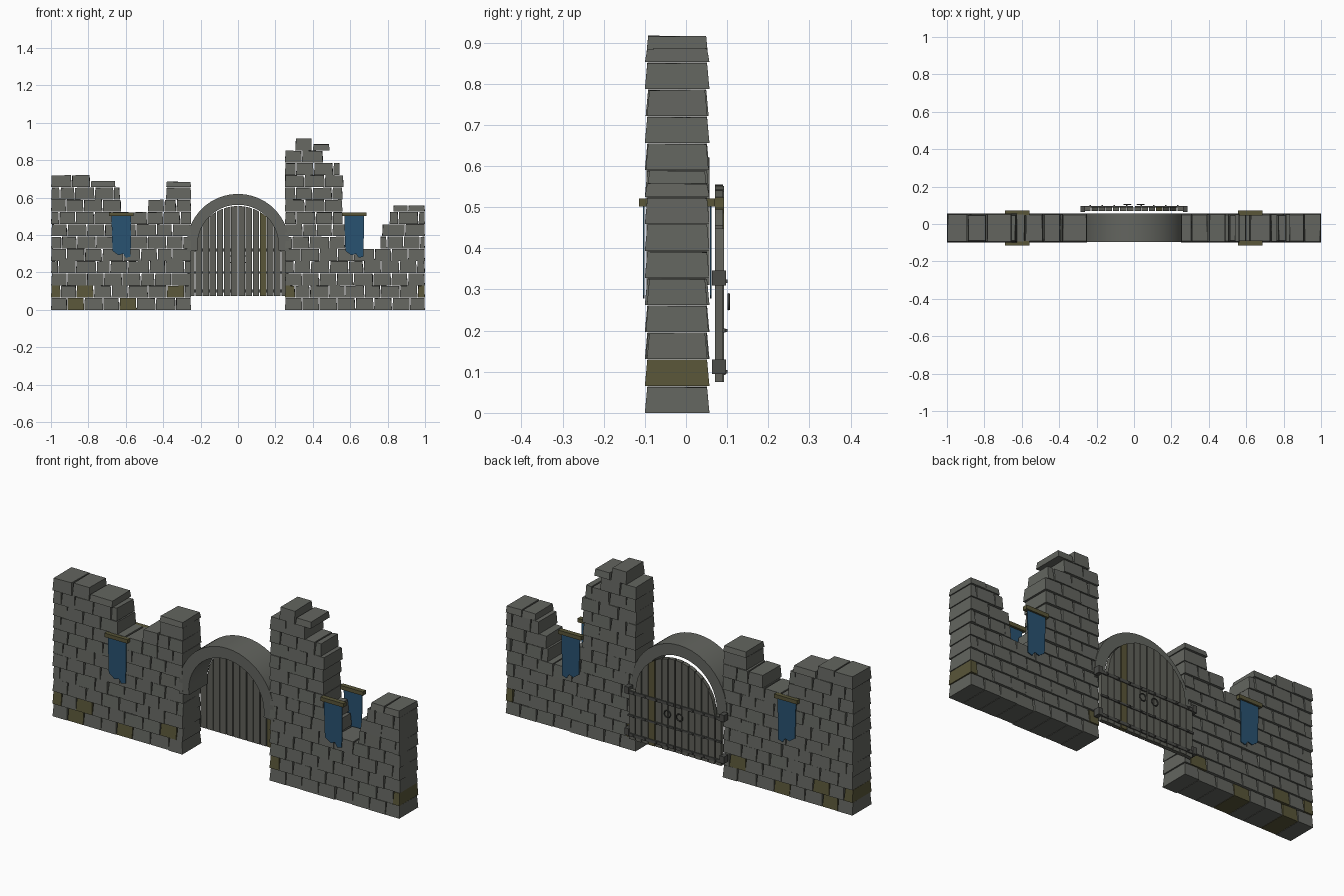
import bpy, bmesh, math, random
from mathutils import Vector

random.seed(4)
if "Cube" in bpy.data.objects:
    bpy.data.objects.remove(bpy.data.objects["Cube"])


def material(name, rgb):
    m = bpy.data.materials.new(name)
    m.use_nodes = True
    m.diffuse_color = (*rgb, 1)
    bsdf = m.node_tree.nodes["Principled BSDF"]
    bsdf.inputs["Base Color"].default_value = (*rgb, 1)
    bsdf.inputs["Roughness"].default_value = 0.9
    return m


STONE = material("grey stone", (0.125, 0.13, 0.115))
MOSS = material("mossy brown", (0.10, 0.092, 0.04))
BLUE = material("banner blue", (0.022, 0.085, 0.165))
WOOD = material("weathered wood", (0.115, 0.118, 0.10))
IRON = material("dark iron", (0.07, 0.072, 0.066))


def finish(bm, name, mats):
    bmesh.ops.recalc_face_normals(bm, faces=bm.faces)
    mesh = bpy.data.meshes.new(name)
    bm.to_mesh(mesh)
    bm.free()
    for m in mats:
        mesh.materials.append(m)
    ob = bpy.data.objects.new(name, mesh)
    bpy.context.collection.objects.link(ob)
    return ob


def box(bm, x0, x1, y0, y1, z0, z1, mat=0, taper_x=0, taper_y=0):
    """Box whose top is drawn in by the tapers."""
    vs = bmesh.ops.create_cube(bm, size=1)["verts"]
    for v in vs:
        top = v.co.z > 0
        tx, ty = (taper_x, taper_y) if top else (0, 0)
        v.co = (x1 - tx if v.co.x > 0 else x0 + tx,
                y1 - ty if v.co.y > 0 else y0 + ty,
                z1 if top else z0)
    for f in {f for v in vs for f in v.link_faces}:
        f.material_index = mat
    return vs


def prism(bm, pts, y0, y1, mat=0):
    """Extrude an (x, z) outline along y."""
    f = bm.faces.new([bm.verts.new((x, y0, z)) for x, z in pts])
    f.material_index = mat
    out = bmesh.ops.extrude_face_region(bm, geom=[f])["geom"]
    moved = [g for g in out if isinstance(g, bmesh.types.BMVert)]
    bmesh.ops.translate(bm, verts=moved, vec=Vector((0, y1 - y0, 0)))


# Stone courses
ROW = 0.0656
BRICK = 0.092
FRONT, BACK = -0.1, 0.057
MOSSY = [(1, -0.95), (0, -0.83), (1, -0.84), (0, -0.56), (1, -0.35), (1, 0.27), (1, 0.98)]


def course(bm, row, x0, x1, height=ROW):
    n = max(1, round((x1 - x0) / BRICK))
    cuts = [x0 + (x1 - x0) * i / n for i in range(n + 1)]
    if row % 2 and n > 1:                       # running bond
        step = (x1 - x0) / n
        cuts = [x0] + [c + step / 2 for c in cuts[:-1]] + [x1]
    cuts[1:-1] = [c + random.uniform(-0.013, 0.013) for c in cuts[1:-1]]
    for a, b in zip(cuts, cuts[1:]):
        mossy = any(r == row and a <= x < b for r, x in MOSSY)
        inset = random.choice((0, 0, 0.002, 0.005))
        z = row * ROW
        vs = box(bm, a + 0.001, b - 0.001, FRONT + inset, BACK - inset,
                 z, z + height - 0.001, int(mossy), 0.003, 0.006)
        for v in vs:
            if v.co.z > z + 0.01:
                v.co.z -= random.uniform(0, 0.003)
                v.co.x += random.uniform(-0.002, 0.002)


def wall(name, runs):
    bm = bmesh.new()
    for first, last, x0, x1, *h in runs:
        for row in range(first, last + 1):
            course(bm, row, x0, x1, *h)
    finish(bm, name, [STONE, MOSS])


wall("right_ruined_wall", [
    (0, 7, -1, -0.25), (8, 8, -1, -0.625), (9, 9, -1, -0.63),
    (10, 10, -1, -0.79), (10, 10, -0.787, -0.655, 0.035),
    (8, 8, -0.482, -0.25), (9, 9, -0.385, -0.25), (10, 10, -0.385, -0.25, 0.031)])
wall("left_ruined_wall", [
    (0, 4, 0.25, 1), (5, 5, 0.25, 0.62), (6, 6, 0.25, 0.6),
    (7, 9, 0.25, 0.56), (10, 10, 0.25, 0.565), (11, 11, 0.25, 0.545),
    (12, 12, 0.25, 0.455), (13, 13, 0.305, 0.395), (13, 13, 0.4, 0.49, 0.035),
    (5, 5, 0.76, 1), (6, 6, 0.77, 1), (7, 7, 0.81, 1), (8, 8, 0.83, 1, 0.035)])

# Gate arch
SPRING = 0.345
bm = bmesh.new()
SEG = 24
angles = [math.pi * (i / SEG * 1.08 - 0.04) for i in range(SEG + 1)]
outline = [(r * math.cos(a), SPRING + r * math.sin(a))
           for r, seq in ((0.275, angles), (0.217, angles[::-1])) for a in seq]
prism(bm, outline, FRONT + 0.004, BACK)
arch = finish(bm, "gate_arch", [STONE])
bpy.context.view_layer.objects.active = arch
arch.select_set(True)
bpy.ops.object.shade_smooth_by_angle(angle=math.radians(30))
arch.select_set(False)


# Gate leaves: planks cut to the arch, straps, hinges and ring pulls
def plank_top(x):
    return 0.33 + 0.225 * math.sqrt(max(0, 1 - (x / 0.228) ** 2))


PLANKS = 7
for side, label in ((1, "left"), (-1, "right")):
    bm = bmesh.new()
    pitch = 0.267 / PLANKS
    for i in range(PLANKS):
        a = 0.003 + i * pitch
        b = a + pitch - 0.004
        xs = [a + (b - a) * k / 3 for k in range(4)]
        pts = [(side * a, 0.075), (side * b, 0.075)]
        pts += [(side * x, plank_top(x)) for x in reversed(xs)]
        prism(bm, pts, 0.07, 0.09 + 0.002 * (i % 2), int(side > 0 and i == 3))
    finish(bm, label + "_gate_planks", [WOOD, MOSS])

    bm = bmesh.new()
    for z, h in ((0.1, 0.016), (0.2, 0.01), (0.32, 0.016)):
        x0, x1 = sorted((side * 0.006, side * 0.27))
        box(bm, x0, x1, 0.089, 0.096, z - h / 2, z + h / 2)
        for k in range(4):                      # strap rivets
            x = side * (0.04 + 0.065 * k)
            box(bm, x - 0.004, x + 0.004, 0.094, 0.101, z - 0.004, z + 0.004)
    for z in (0.112, 0.328):
        x0, x1 = sorted((side * 0.262, side * 0.287))
        box(bm, x0, x1, 0.063, 0.097, z - 0.018, z + 0.018)
    finish(bm, label + "_gate_straps", [IRON])

    bpy.ops.mesh.primitive_torus_add(
        major_radius=0.018, minor_radius=0.003, major_segments=16, minor_segments=6,
        location=(side * 0.035, 0.104, 0.27), rotation=(math.pi / 2, 0, 0))
    ring = bpy.context.object
    ring.name = label + "_ring_pull"
    ring.data.materials.append(IRON)
    bpy.ops.object.shade_smooth_by_angle()
    ring.select_set(False)

# Banners on both faces of the wall
for x, label in ((-0.624, "right"), (0.621, "left")):
    for y, out, face in ((-0.101, -1, "front"), (0.058, 1, "back")):
        bm = bmesh.new()
        pts = [(x - 0.053, 0.505), (x + 0.053, 0.505), (x + 0.05, 0.285),
               (x + 0.025, 0.278), (x + 0.01, 0.3), (x - 0.015, 0.292), (x - 0.047, 0.315)]
        prism(bm, pts, y, y + out * 0.004)
        finish(bm, f"{label}_{face}_banner", [BLUE])
        bm = bmesh.new()
        y0, y1 = sorted((y - out * 0.012, y + out * 0.013))
        box(bm, x - 0.066, x + 0.066, y0, y1, 0.501, 0.521)
        finish(bm, f"{label}_{face}_banner_rod", [MOSS])
